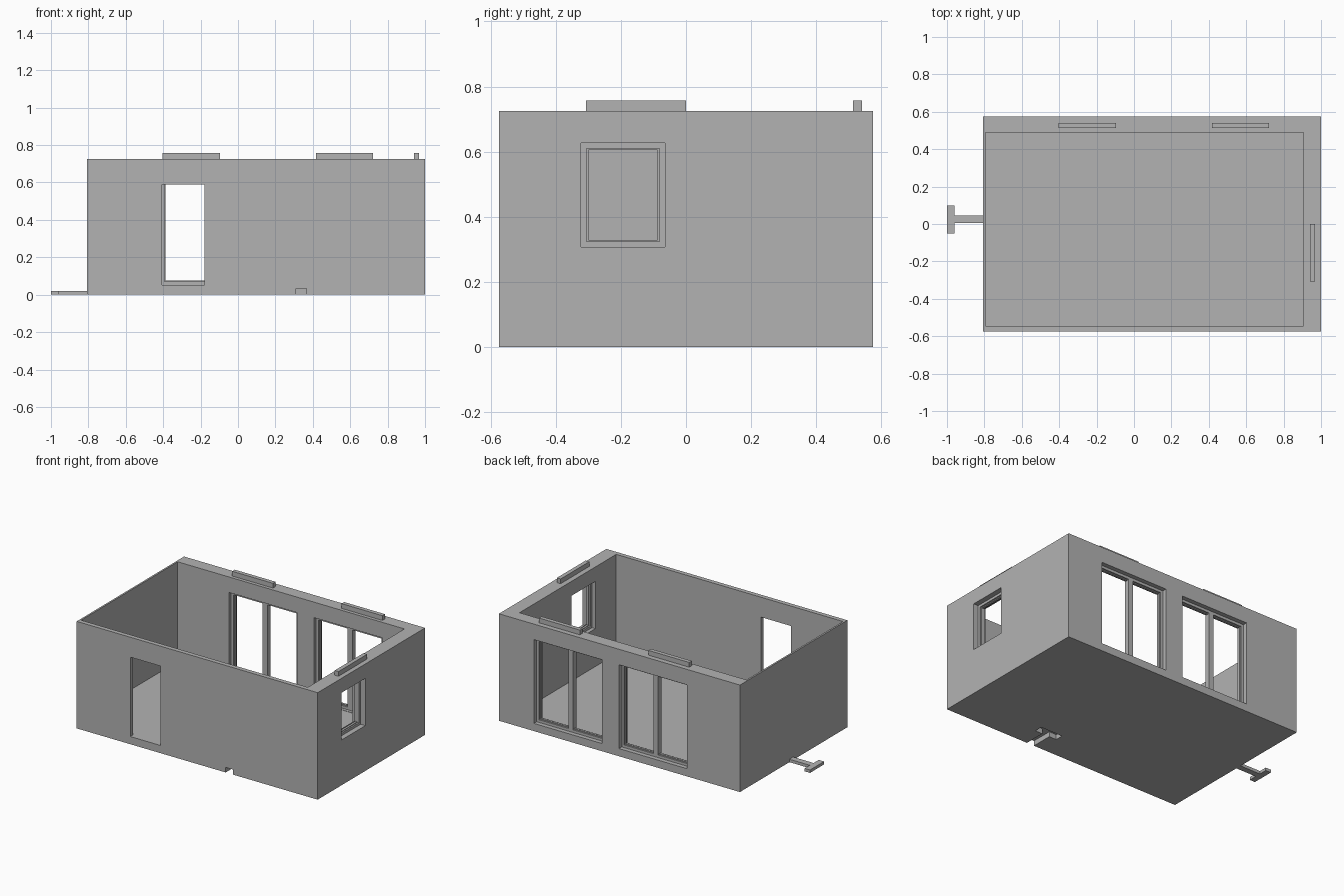
import bpy
import bmesh
from mathutils import Vector, Matrix

cube = bpy.data.objects.get("Cube")
if cube:
    bpy.data.objects.remove(cube, do_unlink=True)

grey = bpy.data.materials.new("plain_grey")
grey.use_nodes = True
GREY = (0.45, 0.45, 0.45, 1)
grey.diffuse_color = GREY
grey.node_tree.nodes["Principled BSDF"].inputs["Base Color"].default_value = GREY


def finish(name, bm):
    bmesh.ops.recalc_face_normals(bm, faces=bm.faces)
    mesh = bpy.data.meshes.new(name)
    bm.to_mesh(mesh)
    bm.free()
    mesh.materials.append(grey)
    ob = bpy.data.objects.new(name, mesh)
    bpy.context.collection.objects.link(ob)
    return ob


def box(name, x, y, z):
    """Box spanning the given (low, high) ranges."""
    bm = bmesh.new()
    lo, hi = Vector((x[0], y[0], z[0])), Vector((x[1], y[1], z[1]))
    bmesh.ops.create_cube(bm, size=1, matrix=Matrix.Translation((lo + hi) / 2)
                          @ Matrix.Diagonal((*(hi - lo), 1)))
    return finish(name, bm)


def tee(name, origin, out, stem, bar, length, head, z):
    """T-shaped prism reaching from origin along the direction out."""
    out = Vector(out)
    side = Vector((-out.y, out.x, 0))
    neck = length - head
    half = [(0, stem / 2), (neck, stem / 2), (neck, bar / 2), (length, bar / 2)]
    outline = half + [(a, -b) for a, b in reversed(half)]
    bm = bmesh.new()
    base = bm.faces.new([bm.verts.new(Vector((*origin, z[0])) + out * a + side * b)
                         for a, b in outline])
    top = bmesh.ops.extrude_face_region(bm, geom=[base])["geom"]
    bmesh.ops.translate(bm, vec=(0, 0, z[1] - z[0]),
                        verts=[v for v in top if isinstance(v, bmesh.types.BMVert)])
    return finish(name, bm)


def cut(target, cutter):
    mod = target.modifiers.new(cutter.name, "BOOLEAN")
    mod.operation = "DIFFERENCE"
    mod.solver = "EXACT"
    mod.object = cutter
    cutter.hide_render = True
    cutter.hide_set(True)
    cutter.display_type = "WIRE"


def ring(name, axis, span, z, depth, width):
    """Rectangular frame in a wall; axis is the direction the wall runs."""
    (a, b), (c, d) = span, z
    bars = {
        "left": ((a, a + width), z), "right": ((b - width, b), z),
        "sill": ((a + width, b - width), (c, c + width)),
        "head": ((a + width, b - width), (d - width, d)),
    }
    for part, (s, h) in bars.items():
        x, y = (s, depth) if axis == "x" else (depth, s)
        box(f"{name}_{part}", x, y, h)


# Open-topped room with uneven wall thickness
X, Y, H = (-0.807, 1.0), (-0.575, 0.575), 0.725
FLOOR = 0.05
room = box("room_shell", X, Y, (0, H))
cut(room, box("room_cutter", (-0.795, 0.905), (-0.545, 0.49), (FLOOR, 1)))
cut(room, box("door_cutter", (-0.405, -0.18), (-0.65, -0.5), (FLOOR + 0.002, 0.59)))

# Side window with a stepped frame
SIDE, SIDE_Z = (-0.322, -0.065), (0.307, 0.627)
cut(room, box("side_window_cutter", (0.88, 1.1), SIDE, SIDE_Z))
ring("side_frame", "y", SIDE, SIDE_Z, (0.93, 0.965), 0.017)
ring("side_sash", "y", SIDE, SIDE_Z, (0.94, 0.955), 0.022)

# Two tall double windows in the back wall
BACK_Z = (FLOOR + 0.002, 0.62)
for name, x0 in (("right_back", -0.41), ("left_back", 0.228)):
    span = (x0, x0 + 0.51)
    mid = x0 + 0.255
    cut(room, box(name + "_window_cutter", span, (0.45, 0.65), BACK_Z))
    ring(name + "_frame", "x", span, BACK_Z, (0.51, 0.545), 0.018)
    ring(name + "_sash", "x", span, BACK_Z, (0.52, 0.535), 0.023)
    box(name + "_mullion", (mid - 0.018, mid + 0.018), (0.51, 0.545),
        (BACK_Z[0] + 0.018, BACK_Z[1] - 0.018))

# Locating ridges on top of the walls
TOP = (H, 0.757)
box("right_back_ridge", (-0.403, -0.097), (0.513, 0.541), TOP)
box("left_back_ridge", (0.417, 0.723), (0.513, 0.541), TOP)
box("side_ridge", (0.94, 0.968), (-0.307, 0), TOP)

# T-shaped connector and its matching slot under the floor
tee("connector_tab", (X[0], 0.025), (-1, 0, 0), 0.04, 0.15, 0.193, 0.04, (0, 0.02))
cut(room, tee("connector_slot_cutter", (0.338, Y[0] - 0.02), (0, 1, 0),
              0.055, 0.165, 0.22, 0.055, (-0.02, 0.034)))
